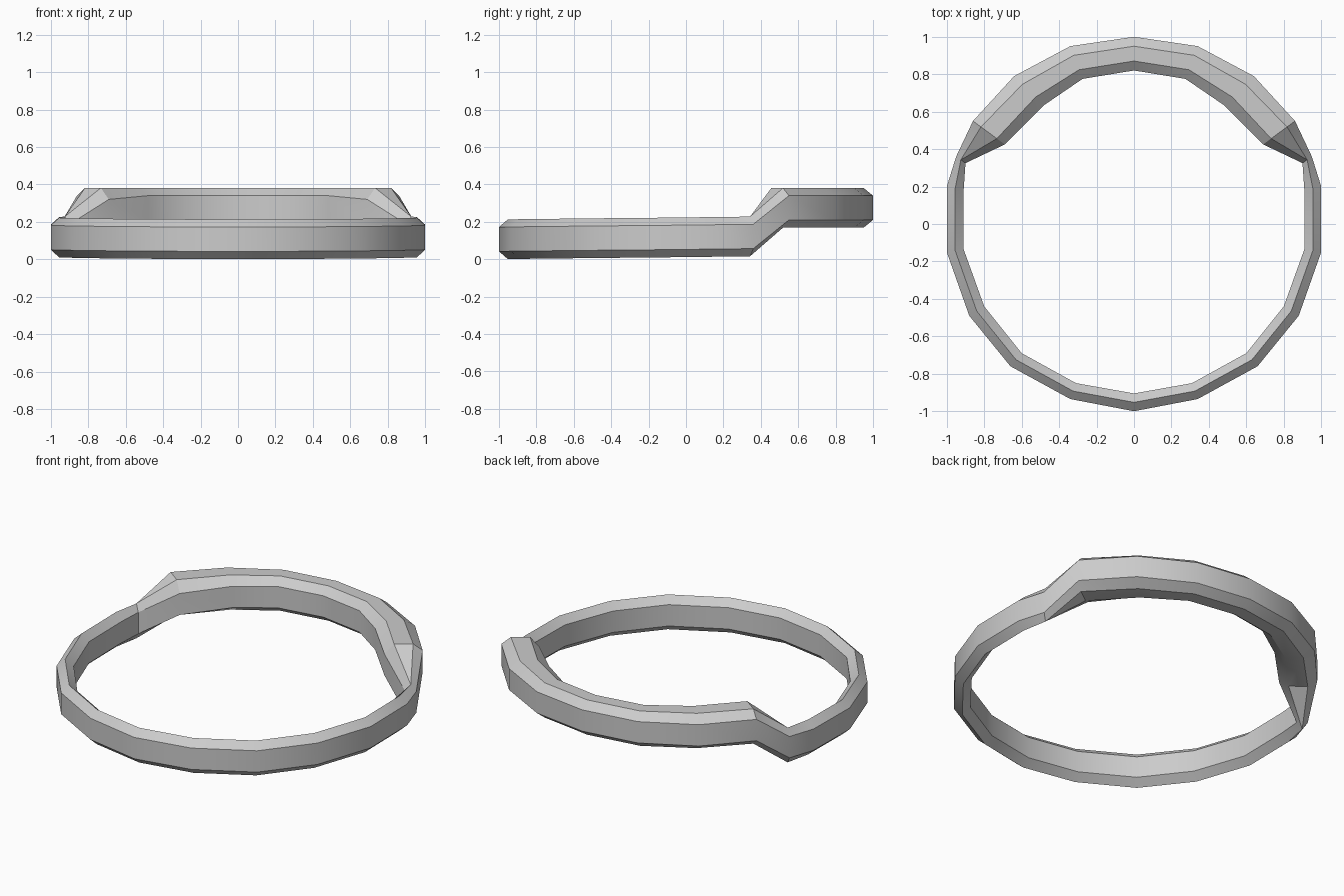
import bpy, bmesh, math
from mathutils import Vector

if "Cube" in bpy.data.objects:
    bpy.data.objects.remove(bpy.data.objects["Cube"])

# Half-ring stations, back to front:
# outer x, y, inner x, y, mid height, chamfer fraction, inner drop
half = [
    (0.00, 1.00, 0.00, 0.82, 0.275, 0.28, 0),
    (0.34, 0.95, 0.275, 0.775, 0.275, 0.28, 0),
    (0.64, 0.79, 0.48, 0.635, 0.275, 0.28, 0),
    (0.86, 0.55, 0.69, 0.425, 0.275, 0.25, 0.02),
    (0.95, 0.36, 0.90, 0.325, 0.122, 0.5, 0),
    (1.00, 0.20, 0.91, 0.18, 0.120, 0.5, 0),
    (1.00, -0.15, 0.91, -0.135, 0.116, 0.5, 0),
    (0.88, -0.49, 0.80, -0.44, 0.113, 0.5, 0),
    (0.66, -0.76, 0.60, -0.69, 0.110, 0.5, 0),
    (0.34, -0.935, 0.31, -0.85, 0.108, 0.5, 0),
    (0.00, -1.00, 0.00, -0.905, 0.107, 0.5, 0),
]
WALL, FULL = 0.065, 0.106


def section(s, side):
    """Chamfered cross-section; the flat closes to a ridge at fraction 0.5."""
    ox, oy, ix, iy, z, f, drop = s
    o, i = Vector((side * ox, oy, z)), Vector((side * ix, iy, z - drop))
    prof = [(0, WALL), (f, FULL), (1 - f, FULL), (1, WALL),
            (1, -WALL), (1 - f, -FULL), (f, -FULL), (0, -WALL)]
    pts = []
    for t, h in prof:
        p = o.lerp(i, t)
        if t < 0.9:
            p.z = z
        p.z += h
        pts.append(p)
    return pts


# Closed ring: right half, then the mirrored left half
bm = bmesh.new()
rings = [section(s, 1) for s in half] + [section(s, -1) for s in half[-2:0:-1]]
loops = [[bm.verts.new(p) for p in r] for r in rings]
for k, a in enumerate(loops):
    b = loops[(k + 1) % len(loops)]
    for j in range(8):
        n = (j + 1) % 8
        bm.faces.new((a[j], a[n], b[n], b[j]))
bmesh.ops.remove_doubles(bm, verts=bm.verts, dist=0.0005)
bmesh.ops.recalc_face_normals(bm, faces=bm.faces)
mesh = bpy.data.meshes.new("stepped_ring")
bm.to_mesh(mesh)
bm.free()
ring = bpy.data.objects.new("stepped_ring", mesh)
bpy.context.collection.objects.link(ring)

# Smooth around the ring, crisp along the chamfers
bpy.context.view_layer.objects.active = ring
ring.select_set(True)
bpy.ops.object.shade_smooth_by_angle(angle=math.radians(32))
